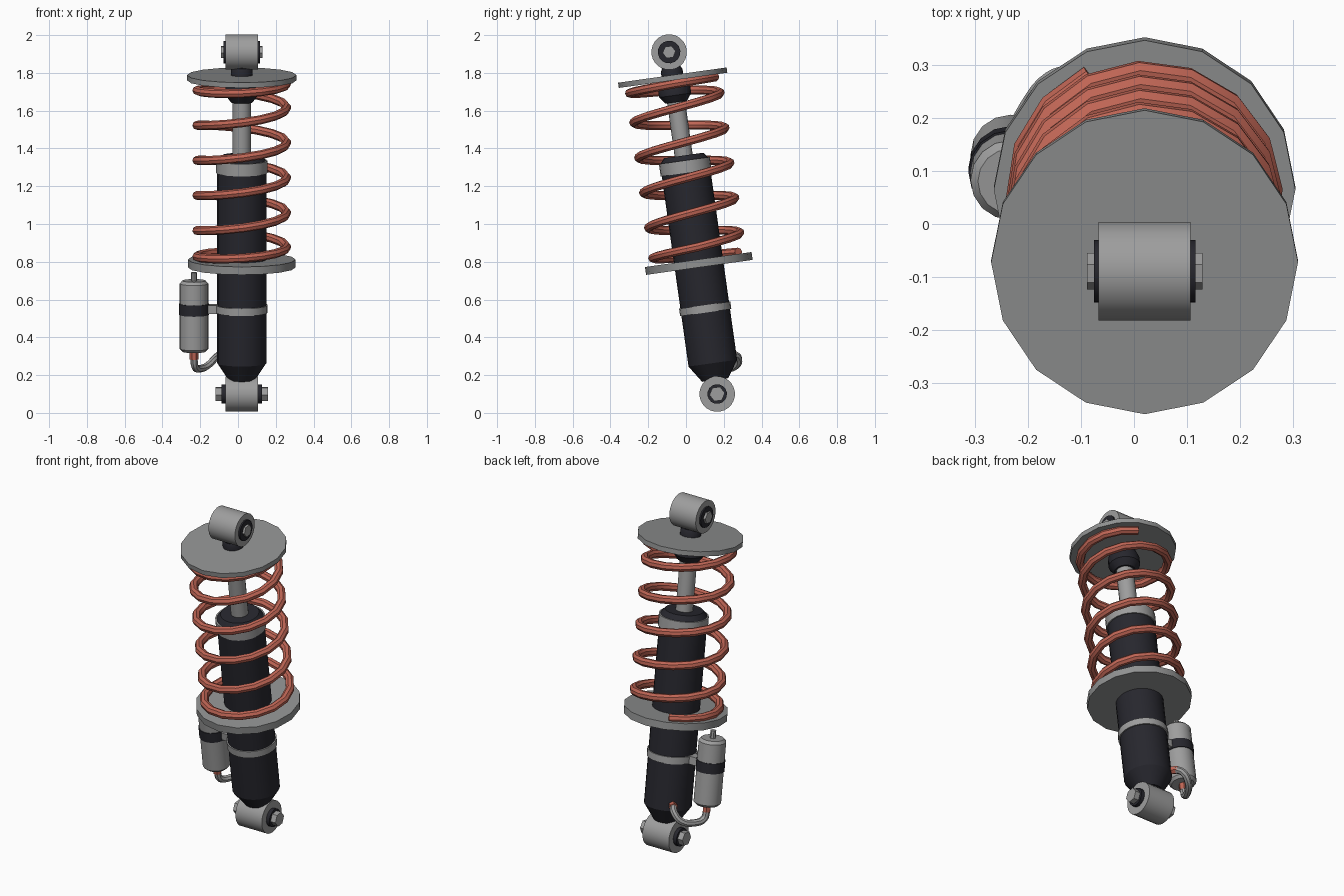
import bpy, bmesh
from math import sin, cos, pi, radians
from mathutils import Matrix, Vector

cube = bpy.data.objects.get("Cube")
if cube:
    bpy.data.objects.remove(cube, do_unlink=True)


def material(name, rgb):
    m = bpy.data.materials.new(name)
    m.use_nodes = True
    m.diffuse_color = (*rgb, 1)
    bsdf = next(n for n in m.node_tree.nodes if n.type == 'BSDF_PRINCIPLED')
    bsdf.inputs["Base Color"].default_value = (*rgb, 1)
    return m


STEEL = material("light steel", (0.34, 0.34, 0.34))
PLATE = material("plate grey", (0.28, 0.285, 0.285))
BLACK = material("black rubber", (0.02, 0.02, 0.027))
RED = material("spring red", (0.52, 0.13, 0.09))

# Leaning frame: origin at the lower eye, z along the damper
LEAN = Matrix.Translation((0.02, 0.165, 0.1)) @ Matrix.Rotation(radians(8), 4, 'X')
ALONG_X = Matrix.Rotation(pi / 2, 4, 'Y')
LENGTH = 1.828
parts = []


def add_mesh(name, bm, mat, matrix):
    bmesh.ops.recalc_face_normals(bm, faces=bm.faces)
    mesh = bpy.data.meshes.new(name)
    bm.to_mesh(mesh)
    bm.free()
    mesh.transform(LEAN @ matrix)
    mesh.materials.append(mat)
    obj = bpy.data.objects.new(name, mesh)
    bpy.context.collection.objects.link(obj)
    parts.append(obj)


def lathe(name, profile, mat, sides=24, matrix=Matrix()):
    """Closed solid of revolution from (radius, height) pairs."""
    bm = bmesh.new()
    rings = []
    for r, h in profile:
        angles = [2 * pi * i / sides for i in range(sides)]
        rings.append([bm.verts.new((r * cos(a), r * sin(a), h)) for a in angles])
    for low, high in zip(rings, rings[1:]):
        for i in range(sides):
            j = (i + 1) % sides
            bm.faces.new((low[i], low[j], high[j], high[i]))
    bm.faces.new(rings[0][::-1])
    bm.faces.new(rings[-1])
    add_mesh(name, bm, mat, matrix)


def rod(name, r, low, high, mat, sides=24, matrix=Matrix()):
    lathe(name, [(r, low), (r, high)], mat, sides, matrix)


def tube(name, points, r, mat, matrix, kind='POLY'):
    """Round wire along a path."""
    data = bpy.data.curves.new(name, 'CURVE')
    data.dimensions = '3D'
    data.bevel_depth = r
    data.bevel_resolution = 2
    data.use_fill_caps = True
    data.resolution_u = 4
    spline = data.splines.new(kind)
    if kind == 'POLY':
        spline.points.add(len(points) - 1)
        for p, co in zip(spline.points, points):
            p.co = (*co, 1)
    else:
        spline.bezier_points.add(len(points) - 1)
        for p, co in zip(spline.bezier_points, points):
            p.co = co
            p.handle_left_type = p.handle_right_type = 'AUTO'
    data.materials.append(mat)
    obj = bpy.data.objects.new(name, data)
    obj.matrix_world = matrix
    bpy.context.collection.objects.link(obj)
    bpy.ops.object.select_all(action='DESELECT')
    obj.select_set(True)
    bpy.context.view_layer.objects.active = obj
    bpy.ops.object.convert(target='MESH')
    parts.append(bpy.context.view_layer.objects.active)


# Mounting eyes with bushing and hex bolt
for label, height, bush, bush_r, bolt, bolt_r in (
        ("lower", 0, 0.108, 0.052, 0.14, 0.041),
        ("upper", LENGTH, 0.096, 0.06, 0.109, 0.035)):
    m = Matrix.Translation((0, 0, height)) @ ALONG_X
    rod(label + "_eye", 0.094, -0.087, 0.087, STEEL, 24, m)
    rod(label + "_bushing", bush_r, -bush, bush, BLACK, 16, m)
    rod(label + "_bolt", bolt_r, -bolt, bolt, STEEL, 6, m @ Matrix.Rotation(pi / 2, 4, 'Z'))

# Damper body, its collars and the piston rod
lathe("damper_body", [(0.07, 0.075), (0.13, 0.165), (0.13, 1.245), (0.105, 1.275)], BLACK)
rod("upper_collar", 0.136, 1.182, 1.248, STEEL)
rod("lower_collar", 0.137, 0.435, 0.475, STEEL)
rod("piston_rod", 0.048, 1.26, 1.7, STEEL, 16)
lathe("bump_stop", [(0.058, 1.56), (0.086, 1.597), (0.086, 1.64), (0.07, 1.68)], BLACK, 16)
lathe("upper_neck", [(0.058, 1.70), (0.058, 1.73), (0.05, 1.745), (0.06, 1.80)], BLACK, 16)

# Spring seats
rod("lower_spring_seat", 0.285, 0.677, 0.719, PLATE, 16)
rod("upper_spring_seat", 0.29, 1.677, 1.705, PLATE, 16)

# Coil spring with flattened end turns
KEYS = [(115, 0.728), (180, 0.735), (360, 0.784), (540, 0.874), (1980, 1.624), (2160, 1.658), (2230, 1.664)]


def coil_height(angle):
    for (a, h), (b, k) in zip(KEYS, KEYS[1:]):
        if angle <= b:
            return h + (k - h) * (angle - a) / (b - a)
    return KEYS[-1][1]


start, end = KEYS[0][0], KEYS[-1][0]
steps = round((end - start) / 22.5)
turns = [start + (end - start) * i / steps for i in range(steps + 1)]
tube("coil_spring", [(0.238 * cos(radians(a)), 0.238 * sin(radians(a)), coil_height(a)) for a in turns],
     0.024, RED, LEAN)

# Side reservoir with its clamp
side = Matrix.Translation((-0.253, 0, 0))
lathe("reservoir", [(0.062, 0.227), (0.076, 0.242), (0.076, 0.59), (0.062, 0.606)], STEEL, 16, side)
rod("reservoir_band", 0.08, 0.424, 0.483, BLACK, 16, side)
rod("reservoir_valve", 0.016, 0.6, 0.65, STEEL, 8, side)
rod("reservoir_fitting", 0.023, 0.185, 0.23, RED, 6, side)
bm = bmesh.new()
bmesh.ops.create_cube(bm, size=1)
add_mesh("reservoir_bracket", bm, STEEL,
         Matrix.Translation((-0.155, 0, 0.455)) @ Matrix.Diagonal((0.07, 0.06, 0.045, 1)))

# Hose from the reservoir to the body
outward = Matrix.Translation((0, 0, 0.2)) @ Matrix.Rotation(radians(135), 4, 'Z') @ ALONG_X
rod("body_fitting", 0.023, 0.11, 0.165, RED, 6, outward)
tube("hose", [(-0.233, 0.138, 0.29), (-0.228, 0.155, 0.245), (-0.2, 0.215, 0.234),
              (-0.155, 0.27, 0.255), (-0.115, 0.275, 0.295), (-0.085, 0.242, 0.315)],
     0.02, STEEL, Matrix(), 'BEZIER')

# Smooth round surfaces, keep edges crisp
bpy.ops.object.select_all(action='DESELECT')
for obj in parts:
    obj.select_set(True)
bpy.context.view_layer.objects.active = parts[0]
bpy.ops.object.shade_smooth_by_angle(angle=radians(30))
